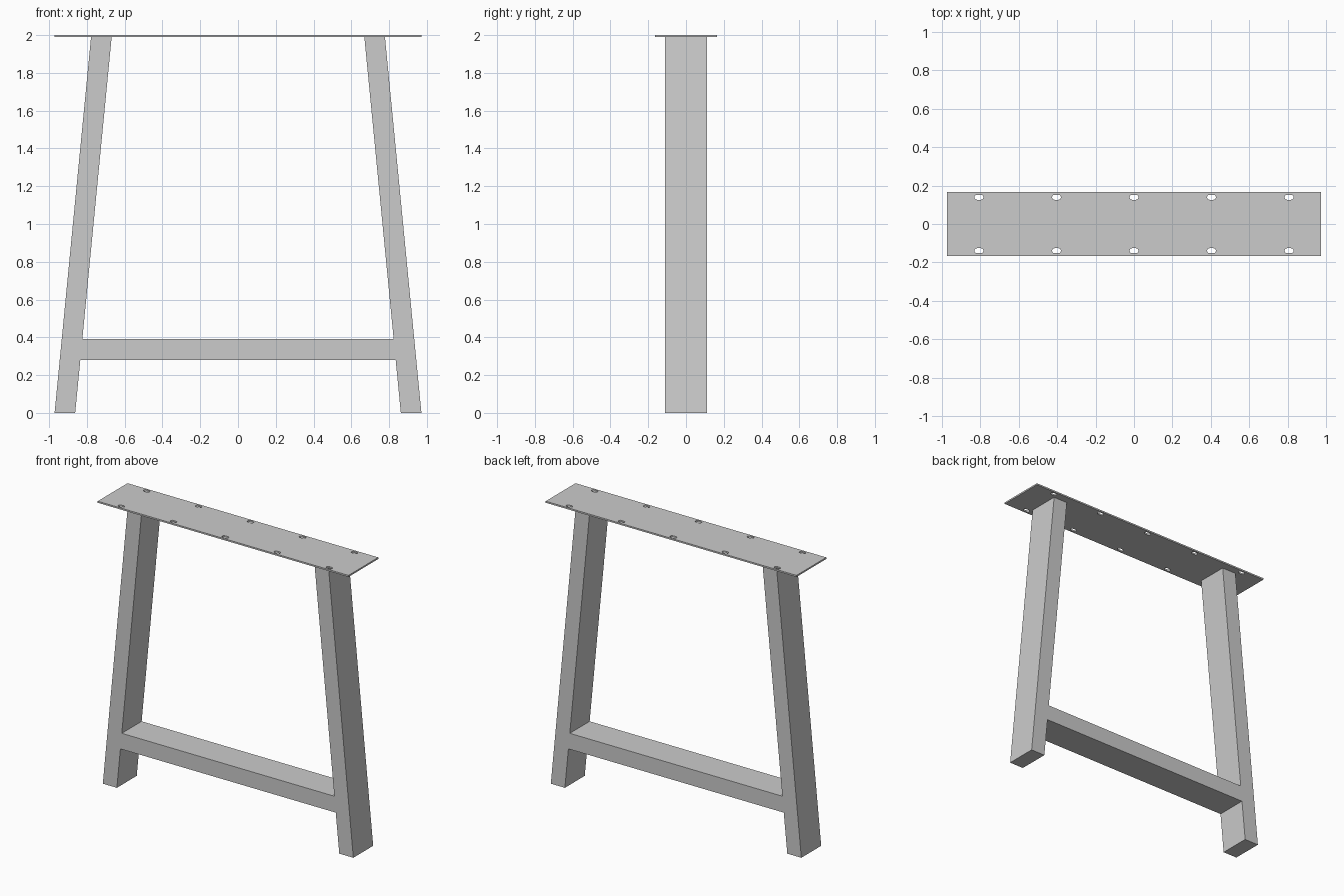
import bpy, bmesh
from math import cos, sin, pi

if "Cube" in bpy.data.objects:
    bpy.data.objects.remove(bpy.data.objects["Cube"])

TOP, PLATE_T = 2.0, 0.011
LEG_TOP = TOP - PLATE_T
HALF_DEPTH = 0.11
FOOT_IN, FOOT_OUT = 0.862, 0.971
LEAN = 0.193                      # inward shift from foot to plate


def add_prism(bm, profile, offset):
    """Extrude a closed 3D profile along offset into a solid."""
    face = bm.faces.new([bm.verts.new(p) for p in profile])
    ext = bmesh.ops.extrude_face_region(bm, geom=[face], use_keep_orig=True)
    verts = [g for g in ext["geom"] if isinstance(g, bmesh.types.BMVert)]
    bmesh.ops.translate(bm, verts=verts, vec=offset)


def prism_object(name, profiles, offset):
    bm = bmesh.new()
    for profile in profiles:
        add_prism(bm, profile, offset)
    bmesh.ops.recalc_face_normals(bm, faces=bm.faces)
    mesh = bpy.data.meshes.new(name)
    bm.to_mesh(mesh)
    bm.free()
    obj = bpy.data.objects.new(name, mesh)
    bpy.context.collection.objects.link(obj)
    return obj


def front_profile(points):
    return [(x, -HALF_DEPTH, z) for x, z in points]


def inner_x(z):
    return FOOT_IN - LEAN * z / LEG_TOP


def slot(cx, cy, z, r=0.013, half=0.010, n=12):
    """Stadium outline: two half circles joined by straight sides."""
    pts = []
    for side, start in ((1, -pi / 2), (-1, pi / 2)):
        for i in range(n + 1):
            a = start + pi * i / n
            pts.append((cx + side * half + r * cos(a), cy + r * sin(a), z))
    return pts


depth = (0, 2 * HALF_DEPTH, 0)

# Leaning legs
for name, s in (("left_leg", -1), ("right_leg", 1)):
    pts = [(s * FOOT_IN, 0), (s * FOOT_OUT, 0),
           (s * (FOOT_OUT - LEAN), LEG_TOP), (s * (FOOT_IN - LEAN), LEG_TOP)]
    prism_object(name, [front_profile(pts)], depth)

# Crossbar, mitred to the inner leg faces
lo, hi = 0.28, 0.392
prism_object("crossbar", [front_profile([
    (-inner_x(lo), lo), (inner_x(lo), lo),
    (inner_x(hi), hi), (-inner_x(hi), hi)])], depth)

# Top mounting plate
px, py = 0.972, 0.165
plate = prism_object("mounting_plate", [[
    (-px, -py, LEG_TOP), (px, -py, LEG_TOP),
    (px, py, LEG_TOP), (-px, py, LEG_TOP)]], (0, 0, PLATE_T))

# Screw slots cut through the plate
slots = [slot(i * 0.403, y, LEG_TOP - 0.05)
         for i in range(-2, 3) for y in (-0.139, 0.139)]
cutter = prism_object("slot_cutter", slots, (0, 0, 0.1))
cutter.hide_render = True
mod = plate.modifiers.new("screw_slots", 'BOOLEAN')
mod.operation = 'DIFFERENCE'
mod.solver = 'EXACT'
mod.object = cutter
bpy.context.view_layer.objects.active = plate
bpy.ops.object.modifier_apply(modifier=mod.name)
bpy.data.objects.remove(cutter)
